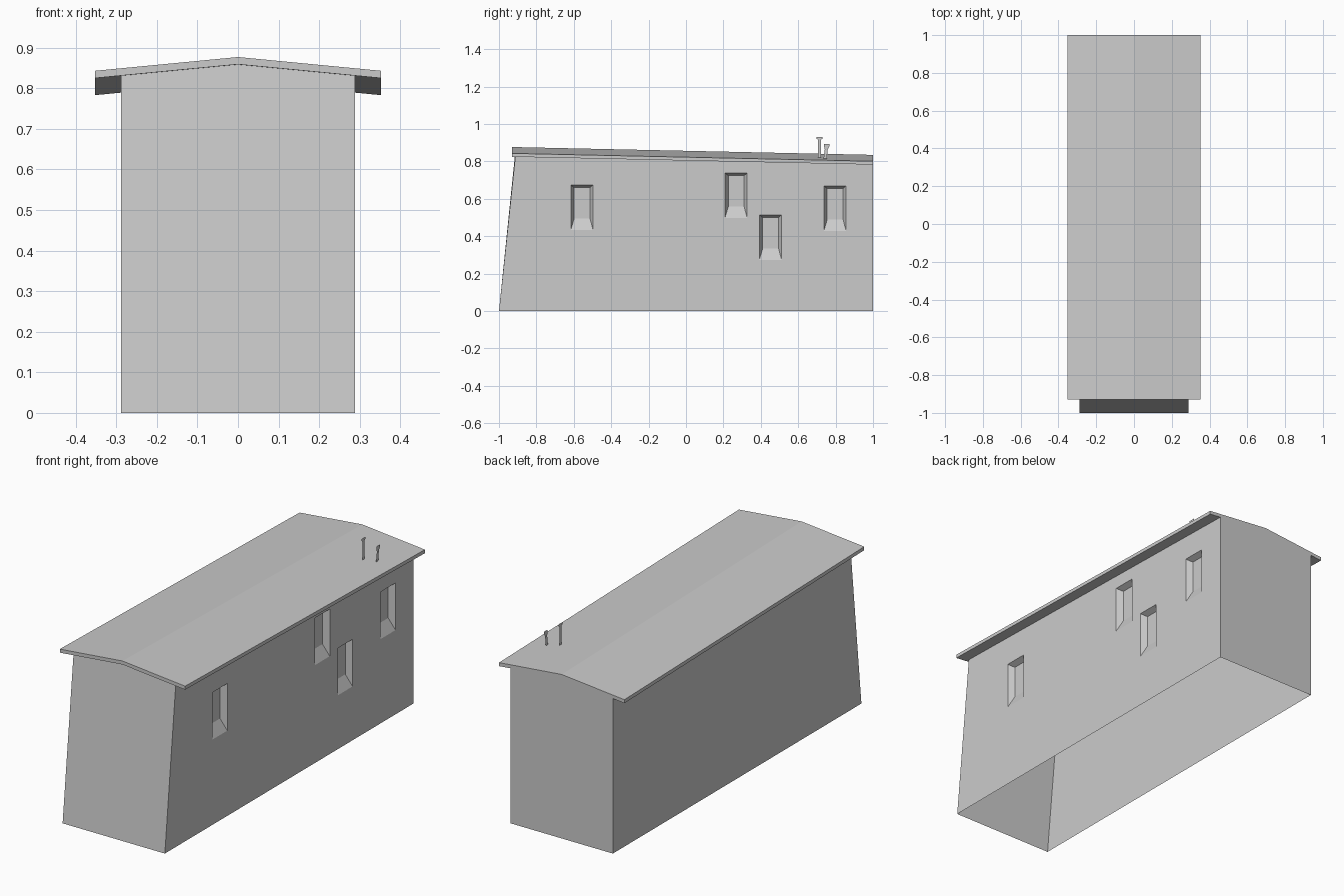
import bpy, bmesh
from mathutils import Vector

if "Cube" in bpy.data.objects:
    bpy.data.objects.remove(bpy.data.objects["Cube"])

W, EAVE, FRONT, TOP_FRONT = 0.288, 0.353, -0.93, -0.912
THICK = 0.018


def roof_z(x, y):
    """Height of the roof surface: shallow gable, falling to the back."""
    return 0.877 - 0.034 * abs(x) / EAVE - 0.042 * (y - FRONT) / (1 - FRONT)


def under(x, y):
    return Vector((x, y, roof_z(x, y) - THICK))


def finish(name, bm):
    mesh = bpy.data.meshes.new(name)
    bm.to_mesh(mesh)
    bm.free()
    obj = bpy.data.objects.new(name, mesh)
    bpy.context.collection.objects.link(obj)
    return obj


def face(bm, pts):
    return bm.faces.new([bm.verts.new(p) for p in pts])


def loop_edges(bm, pts):
    vs = [bm.verts.new(p) for p in pts]
    return [bm.edges.new((vs[i], vs[(i + 1) % len(vs)])) for i in range(len(vs))]


# Window recesses on the right wall: lower front corner (y, z)
windows = [(-0.616, 0.434), (0.208, 0.498), (0.392, 0.274), (0.737, 0.429)]
WIN_W, WIN_H, DEPTH = 0.119, 0.24, 0.03


def window_rect(y, z):
    return [Vector((W, y, z)), Vector((W, y + WIN_W, z)),
            Vector((W, y + WIN_W, z + WIN_H)), Vector((W, y, z + WIN_H))]


# Walls: open shell with leaning front wall
bm = bmesh.new()
face(bm, [(-W, -1, 0), (W, -1, 0), under(W, TOP_FRONT),
          under(0, TOP_FRONT), under(-W, TOP_FRONT)])
face(bm, [(W, 1, 0), (-W, 1, 0), under(-W, 1), under(0, 1), under(W, 1)])
face(bm, [(-W, 1, 0), (-W, -1, 0), under(-W, TOP_FRONT), under(-W, 1)])

# Right wall with window openings
edges = loop_edges(bm, [(W, -1, 0), (W, 1, 0), under(W, 1), under(W, TOP_FRONT)])
for y, z in windows:
    edges += loop_edges(bm, window_rect(y, z))
bmesh.ops.triangle_fill(bm, use_beauty=True, use_dissolve=False,
                        edges=edges, normal=(1, 0, 0))
bm.normal_update()
for f in bm.faces:
    if f.calc_center_median().x > W - 0.001 and f.normal.x < 0:
        f.normal_flip()
bmesh.ops.remove_doubles(bm, verts=bm.verts[:], dist=0.0001)
finish("walls", bm)

# Splayed reveals, sloping sill and back panel of each window
bm = bmesh.new()
for y, z in windows:
    outer = window_rect(y, z)
    inner = [o + Vector((-DEPTH, dy, dz)) for o, (dy, dz) in zip(
        outer, [(0.018, 0.06), (-0.016, 0.06), (-0.016, -0.014), (0.018, -0.014)])]
    for i in range(4):
        j = (i + 1) % 4
        face(bm, [outer[i], outer[j], inner[j], inner[i]])
    face(bm, inner)
bmesh.ops.remove_doubles(bm, verts=bm.verts[:], dist=0.0001)
finish("window_recesses", bm)

# Roof slab: gable section swept from front to back
bm = bmesh.new()
rings = []
for y in (FRONT, 1):
    pts = [Vector((x, y, roof_z(x, y))) for x in (EAVE, 0, -EAVE)]
    pts += [under(x, y) for x in (-EAVE, 0, EAVE)]
    rings.append([bm.verts.new(p) for p in pts])
a, b = rings
for i in range(6):
    j = (i + 1) % 6
    bm.faces.new((a[i], a[j], b[j], b[i]))
for r in rings:
    bm.faces.new((r[0], r[1], r[4], r[5]))
    bm.faces.new((r[1], r[2], r[3], r[4]))
bmesh.ops.recalc_face_normals(bm, faces=bm.faces[:])
finish("roof", bm)


# Roof vents: flat cut-out silhouettes, half profile widths up the height
def vent(name, x, levels):
    bm = bmesh.new()
    left = [(x, y0, z) for y0, y1, z in levels]
    right = [(x, y1, z) for y0, y1, z in levels]
    for i in range(len(levels) - 1):
        face(bm, [left[i], right[i], right[i + 1], left[i + 1]])
    bmesh.ops.remove_doubles(bm, verts=bm.verts[:], dist=0.0001)
    finish(name, bm)


vent("tall_vent", 0.207, [(0.706, 0.722, 0.818), (0.706, 0.722, 0.916),
                          (0.698, 0.73, 0.922), (0.698, 0.73, 0.931)])
vent("short_vent", 0.263, [(0.735, 0.752, 0.812), (0.742, 0.758, 0.865),
                           (0.737, 0.768, 0.885), (0.737, 0.768, 0.893)])
